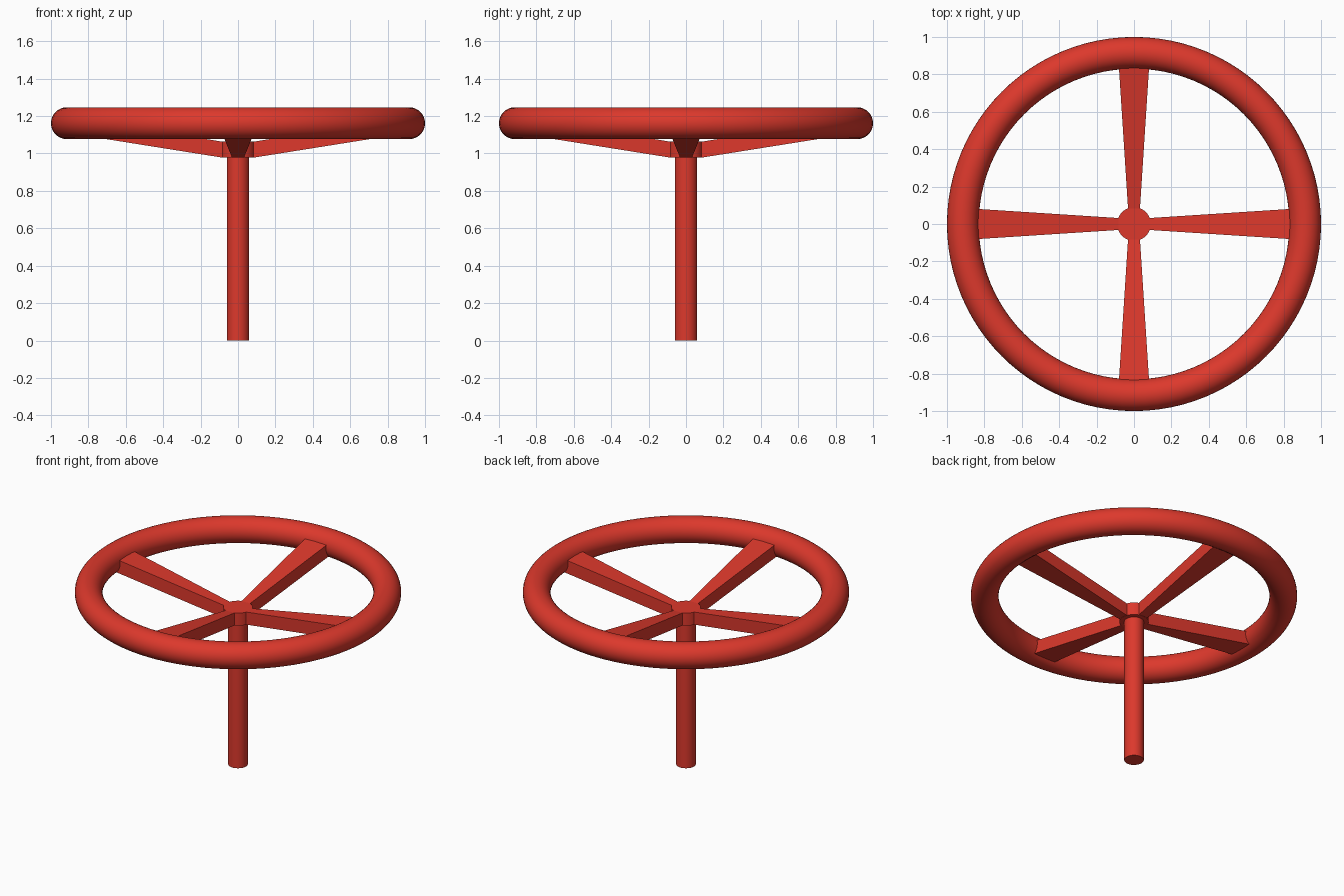
import bpy, bmesh
from math import pi
from mathutils import Matrix

if "Cube" in bpy.data.objects:
    bpy.data.objects.remove(bpy.data.objects["Cube"])

red = bpy.data.materials.new("red")
red.diffuse_color = (0.72, 0.04, 0.025, 1)
red.use_nodes = True
red.node_tree.nodes["Principled BSDF"].inputs["Base Color"].default_value = red.diffuse_color


def finish(obj, name, smooth=True):
    obj.name = name
    obj.data.materials.append(red)
    if smooth:
        bpy.ops.object.shade_smooth_by_angle()


def cylinder(name, radius, z0, z1):
    bpy.ops.mesh.primitive_cylinder_add(vertices=48, radius=radius, depth=z1 - z0,
                                        location=(0, 0, (z0 + z1) / 2))
    finish(bpy.context.object, name)


# Rim
bpy.ops.mesh.primitive_torus_add(major_radius=0.915, minor_radius=0.085,
                                 major_segments=96, minor_segments=32,
                                 location=(0, 0, 1.162))
finish(bpy.context.object, "rim")

# Column and hub
cylinder("column", 0.06, 0, 0.99)
cylinder("hub", 0.09, 0.978, 1.063)

# Spokes: rectangular section, rising and widening outward, ending inside the rim
# each section: radius, half width, bottom z, top z
sections = [(0.084, 0.032, 0.978, 1.063), (0.875, 0.083, 1.104, 1.192)]
for i in range(4):
    bm = bmesh.new()
    for r, w, lo, hi in sections:
        for y, z in ((-w, lo), (w, lo), (w, hi), (-w, hi)):
            bm.verts.new((r, y, z))
    bmesh.ops.convex_hull(bm, input=bm.verts)
    bmesh.ops.dissolve_limit(bm, angle_limit=0.01, verts=bm.verts, edges=bm.edges)
    bmesh.ops.recalc_face_normals(bm, faces=bm.faces)
    bm.transform(Matrix.Rotation(i * pi / 2, 4, 'Z'))
    mesh = bpy.data.meshes.new("spoke")
    bm.to_mesh(mesh)
    bm.free()
    spoke = bpy.data.objects.new("spoke", mesh)
    bpy.context.collection.objects.link(spoke)
    finish(spoke, f"spoke_{i + 1}", smooth=False)
